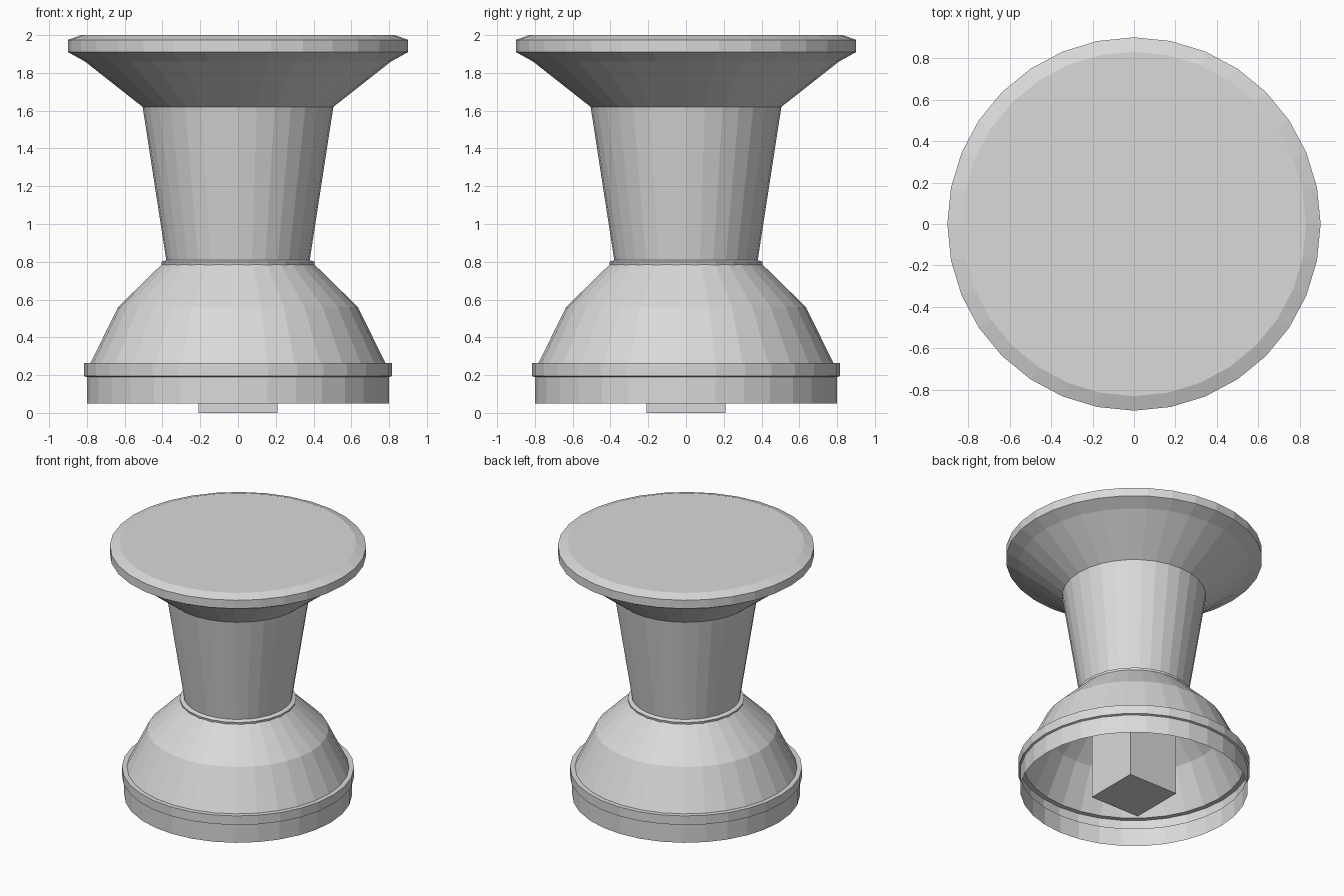
import bpy, bmesh, math

if "Cube" in bpy.data.objects:
    bpy.data.objects.remove(bpy.data.objects["Cube"])

grey = bpy.data.materials.new("plain grey")
grey.diffuse_color = (0.7, 0.7, 0.7, 1)
grey.use_nodes = True
grey.node_tree.nodes["Principled BSDF"].inputs["Base Color"].default_value = grey.diffuse_color


def add_object(name, bm):
    mesh = bpy.data.meshes.new(name)
    bm.to_mesh(mesh)
    bm.free()
    mesh.materials.append(grey)
    obj = bpy.data.objects.new(name, mesh)
    bpy.context.collection.objects.link(obj)
    return obj


def lathe(name, profile, sides=32, turn=0.0, cap_top=False):
    """Flat-shaded surface of revolution from (radius, height) pairs, bottom to top."""
    bm = bmesh.new()
    rings = []
    for r, z in profile:
        rings.append([bm.verts.new((r * math.cos(a), r * math.sin(a), z))
                      for a in (turn + math.tau * i / sides for i in range(sides))])
    for low, high in zip(rings, rings[1:]):
        for i in range(sides):
            j = (i + 1) % sides
            bm.faces.new((low[i], low[j], high[j], high[i]))
    if cap_top:
        bm.faces.new(rings[-1])
    return add_object(name, bm)


# Hollow base, open underneath, with a shallow band and a domed shoulder
lathe("base_shell", [(0.80, 0.05), (0.80, 0.19), (0.815, 0.195), (0.815, 0.265),
                     (0.78, 0.265), (0.635, 0.56), (0.40, 0.79)])

# Thin collar where the shoulder meets the neck
lathe("collar", [(0.405, 0.775), (0.41, 0.80), (0.38, 0.81)], sides=24, turn=math.pi / 24)

# Tapered neck flaring into the flat-topped head
lathe("neck_and_head", [(0.375, 0.78), (0.38, 0.81), (0.505, 1.62), (0.81, 1.86),
                        (0.90, 1.91), (0.90, 1.975), (0.83, 2.0)], cap_top=True)

# Square peg inside the base, poking out slightly below the rim
bm = bmesh.new()
bmesh.ops.create_cube(bm, size=1)
bmesh.ops.scale(bm, vec=(0.42, 0.42, 0.78), verts=bm.verts)
bmesh.ops.translate(bm, vec=(0, 0, 0.39), verts=bm.verts)
add_object("square_peg", bm)
